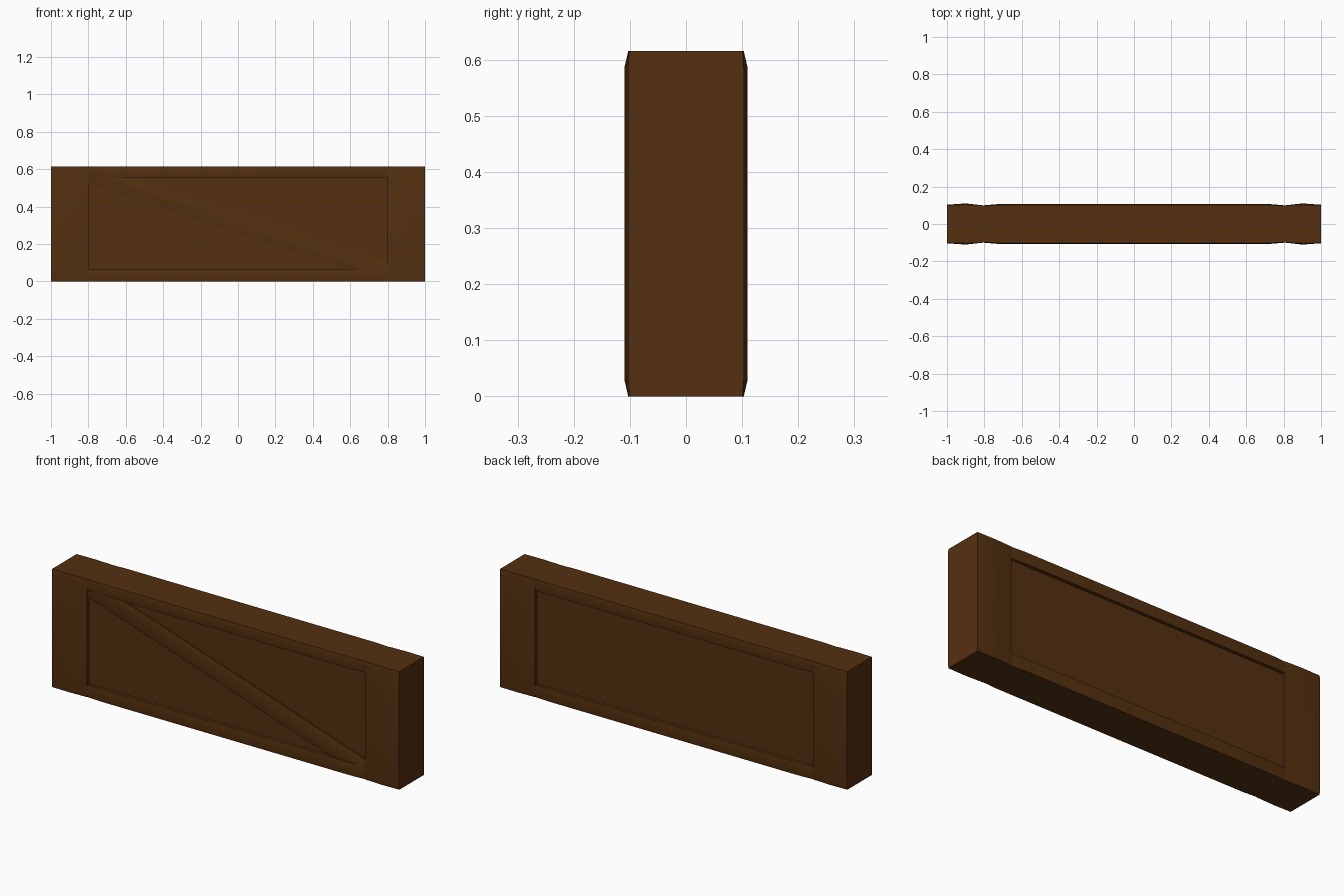
import bpy, bmesh, math

if "Cube" in bpy.data.objects:
    bpy.data.objects.remove(bpy.data.objects["Cube"])

wood = bpy.data.materials.new("dark brown wood")
wood.diffuse_color = (0.088, 0.030, 0.005, 1)
wood.use_nodes = True
wood.node_tree.nodes["Principled BSDF"].inputs["Base Color"].default_value = wood.diffuse_color


def finish(name, bm, smooth=True):
    bmesh.ops.recalc_face_normals(bm, faces=bm.faces[:])
    me = bpy.data.meshes.new(name)
    bm.to_mesh(me)
    bm.free()
    me.materials.append(wood)
    ob = bpy.data.objects.new(name, me)
    bpy.context.collection.objects.link(ob)
    if smooth:
        bpy.ops.object.select_all(action='DESELECT')
        ob.select_set(True)
        bpy.context.view_layer.objects.active = ob
        bpy.ops.object.shade_smooth_by_angle(angle=math.radians(30))
    return ob


def loft(name, rings):
    """Skin a list of equal-sized rings and cap both ends."""
    bm = bmesh.new()
    vs = [[bm.verts.new(p) for p in r] for r in rings]
    n = len(rings[0])
    for a, b in zip(vs, vs[1:]):
        for i in range(n):
            j = (i + 1) % n
            bm.faces.new((a[i], a[j], b[j], b[i]))
    bm.faces.new(vs[0])
    bm.faces.new(vs[-1])
    return finish(name, bm)


def section(half, edge_in, ridge, edge_out):
    """Six-point section bulging on front and back: (across, y)."""
    return [(-half, -edge_in), (0, -ridge), (half, -edge_out),
            (half, edge_out), (0, ridge), (-half, edge_in)]


# End posts, pillowed on front and back
for side, s in (("left", -1), ("right", 1)):
    rings = []
    for z, ridge, out in ((0, .103, .101), (.03, .11, .103),
                          (.585, .11, .103), (.615, .103, .101)):
        rings.append([(s * (.9 + u), y, z) for u, y in section(.1, .099, ridge, out)])
    loft(side + "_post", rings)

# Top and bottom rails, tapering into the posts
for label, zc in (("top", .585), ("bottom", .0325)):
    half = .03 if label == "top" else .0325
    rings = []
    for x, ridge, e in ((-.8, .1, .097), (-.72, .107, .102),
                        (.72, .107, .102), (.8, .1, .097)):
        rings.append([(x, y, zc + u) for u, y in section(half, e, ridge, e)])
    loft(label + "_rail", rings)

# Recessed centre panel
bm = bmesh.new()
bmesh.ops.create_cube(bm, size=1)
for v in bm.verts:
    v.co = (v.co.x * 1.62, v.co.y * .17, .31 + v.co.z * .51)
finish("centre_panel", bm, False)

# Diagonal brace on the front only
Y, E, B = -.101, -.093, -.08
start = [(-.8, E, .52), (-.8, Y, .555), (-.6, E, .555), (-.6, B, .555), (-.8, B, .555), (-.8, B, .52)]
end = [(.6, E, .065), (.8, Y, .065), (.8, E, .10), (.8, B, .10), (.8, B, .065), (.6, B, .065)]
loft("diagonal_brace", [start, end])
